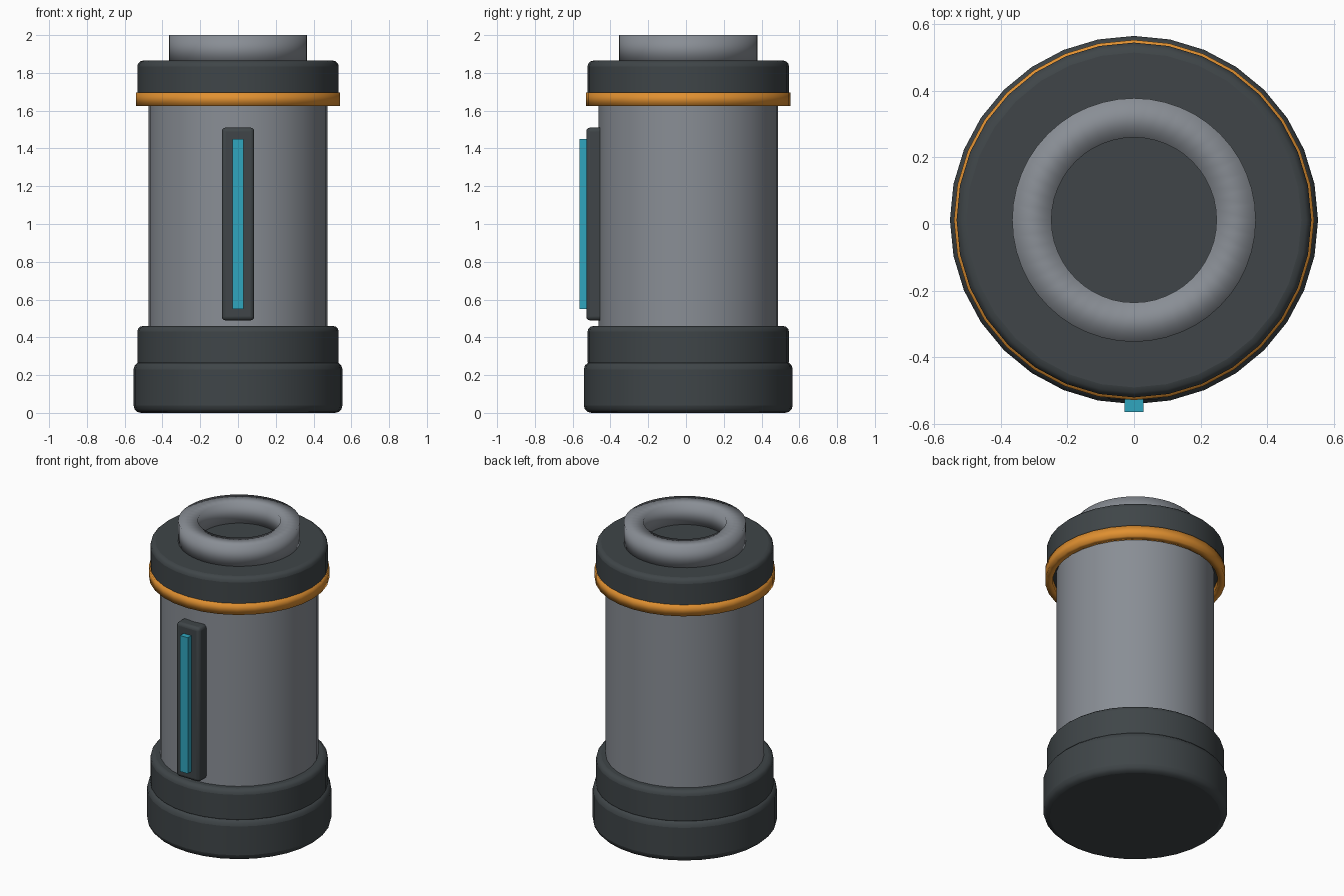
import bpy, bmesh, math

if "Cube" in bpy.data.objects:
    bpy.data.objects.remove(bpy.data.objects["Cube"])

CY = 0.012   # axis of the canister (the light strip pushes it slightly back)


def material(name, rgb):
    m = bpy.data.materials.new(name)
    m.diffuse_color = (*rgb, 1)
    m.use_nodes = True
    m.node_tree.nodes["Principled BSDF"].inputs["Base Color"].default_value = m.diffuse_color
    return m


dark = material("dark_rubber", (0.05, 0.06, 0.065))
orange = material("orange_trim", (0.75, 0.28, 0.03))
cyan = material("cyan_light", (0.03, 0.38, 0.52))
grey = material("grey_metal", (0.25, 0.27, 0.30))


def finish(ob, name, mat, bevel=0.0, angle=40):
    ob.name = name
    ob.data.materials.append(mat)
    if bevel:
        b = ob.modifiers.new("bevel", 'BEVEL')
        b.width, b.segments, b.limit_method = bevel, 3, 'ANGLE'
        b.angle_limit = math.radians(40)
    bpy.ops.object.shade_smooth_by_angle(angle=math.radians(angle))
    return ob


def drum(name, r, z0, z1, mat, bevel=0.0):
    bpy.ops.mesh.primitive_cylinder_add(vertices=32, radius=r, depth=z1 - z0,
                                        location=(0, CY, (z0 + z1) / 2))
    return finish(bpy.context.object, name, mat, bevel)


def box(name, x, y0, y1, z0, z1, mat, bevel=0.0):
    bpy.ops.mesh.primitive_cube_add(size=1, location=(0, (y0 + y1) / 2, (z0 + z1) / 2))
    ob = bpy.context.object
    ob.scale = (2 * x, y1 - y0, z1 - z0)
    bpy.ops.object.transform_apply(location=False, rotation=False, scale=True)
    return finish(ob, name, mat, bevel)


def tube(name, r_in, r_out, z0, z1, mat, n):
    # square cross-section swept round the axis
    bm = bmesh.new()
    section = [(r_in, z0), (r_out, z0), (r_out, z1), (r_in, z1)]
    rings = []
    for i in range(n):
        a = 2 * math.pi * i / n
        rings.append([bm.verts.new((r * math.cos(a), r * math.sin(a), z)) for r, z in section])
    for i in range(n):
        a, b = rings[i], rings[(i + 1) % n]
        for k in range(4):
            j = (k + 1) % 4
            bm.faces.new((a[k], b[k], b[j], a[j]))
    bmesh.ops.recalc_face_normals(bm, faces=bm.faces)
    me = bpy.data.meshes.new(name)
    bm.to_mesh(me)
    bm.free()
    ob = bpy.data.objects.new(name, me)
    ob.location.y = CY
    bpy.context.collection.objects.link(ob)
    bpy.ops.object.select_all(action='DESELECT')
    bpy.context.view_layer.objects.active = ob
    ob.select_set(True)
    return finish(ob, name, mat, angle=180)   # soft shading across the corners


# Stacked body
drum("base_foot", 0.553, 0.0, 0.27, dark, 0.04)
drum("lower_collar", 0.533, 0.24, 0.46, dark, 0.03)
drum("canister_body", 0.475, 0.30, 1.74, grey)
drum("top_cap", 0.533, 1.66, 1.865, dark, 0.03)

# Rings
tube("trim_ring", 0.495, 0.541, 1.625, 1.697, orange, 32)
tube("top_ring", 0.248, 0.366, 1.85, 2.0, grey, 48)

# Front indicator
box("indicator_panel", 0.086, -0.528, -0.43, 0.49, 1.51, dark, 0.02)
box("indicator_light", 0.028, -0.565, -0.51, 0.55, 1.45, cyan)
